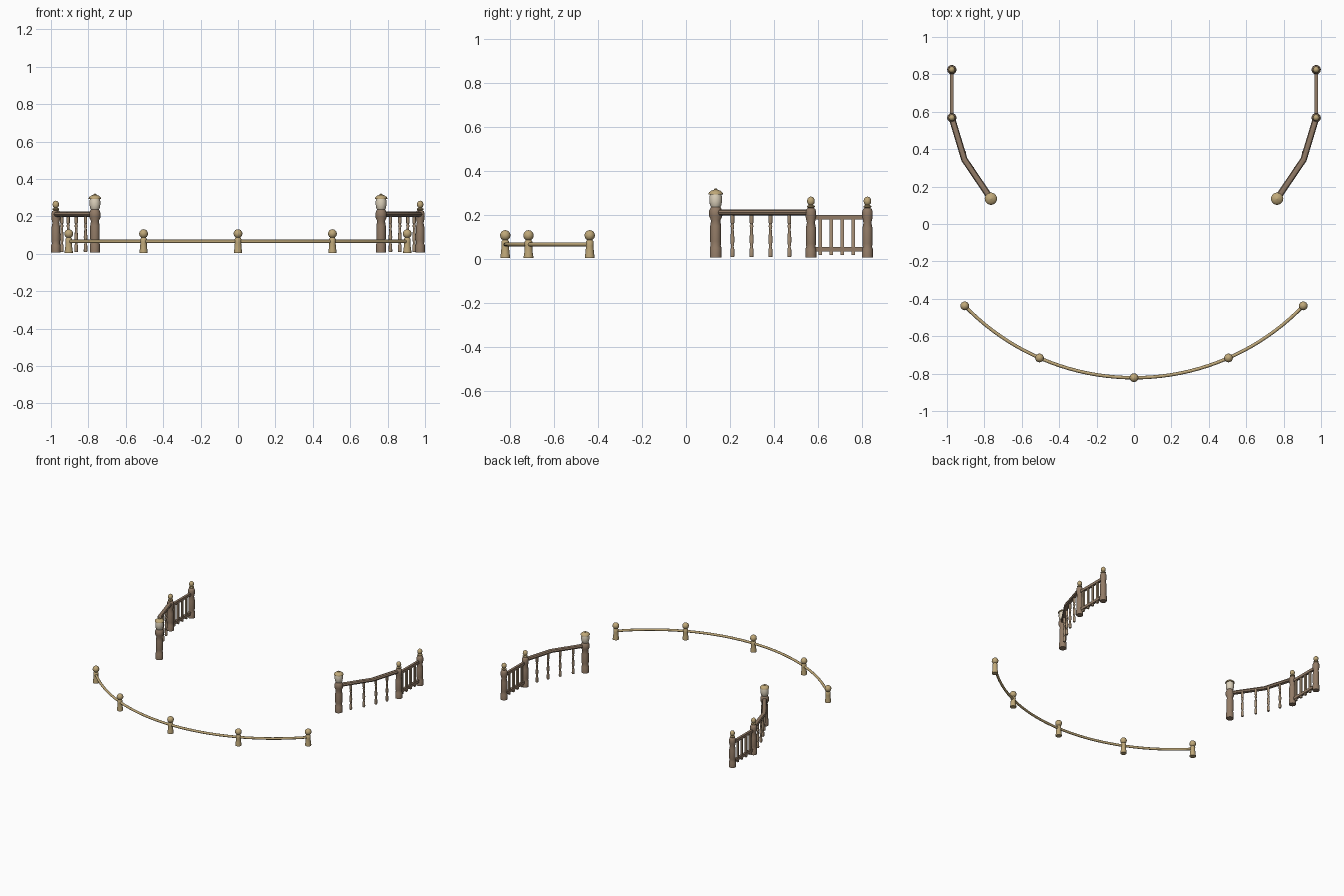
import bpy, bmesh, math
from mathutils import Vector

if "Cube" in bpy.data.objects:
    bpy.data.objects.remove(bpy.data.objects["Cube"])


def material(name, rgb):
    m = bpy.data.materials.new(name)
    m.diffuse_color = (*rgb, 1)
    m.use_nodes = True
    m.node_tree.nodes["Principled BSDF"].inputs["Base Color"].default_value = m.diffuse_color
    return m


BROWN = material("brown_wood", (0.29, 0.20, 0.135))
LIGHT = material("light_wood", (0.40, 0.29, 0.19))
TAN = material("tan_wood", (0.52, 0.39, 0.19))
CREAM = material("cream_glass", (0.72, 0.64, 0.50))


def finish(name, bm, mat, smooth=True):
    bmesh.ops.recalc_face_normals(bm, faces=bm.faces)
    me = bpy.data.meshes.new(name)
    bm.to_mesh(me)
    bm.free()
    me.materials.append(mat)
    ob = bpy.data.objects.new(name, me)
    bpy.context.collection.objects.link(ob)
    if smooth:
        bpy.ops.object.select_all(action='DESELECT')
        ob.select_set(True)
        bpy.context.view_layer.objects.active = ob
        bpy.ops.object.shade_smooth_by_angle(angle=math.radians(40))
    return ob


def lathe(name, x, y, profile, mat, n=16):
    """Closed turned shape from (radius, z) pairs, bottom to top."""
    bm = bmesh.new()
    rings = [[bm.verts.new((x + r * math.cos(2 * math.pi * i / n),
                            y + r * math.sin(2 * math.pi * i / n), z))
              for i in range(n)] for r, z in profile]
    for a, b in zip(rings, rings[1:]):
        for i in range(n):
            j = (i + 1) % n
            bm.faces.new((a[i], a[j], b[j], b[i]))
    bm.faces.new(rings[0][::-1])
    bm.faces.new(rings[-1])
    return finish(name, bm, mat)


def sweep(name, pts, section, mat):
    """Sweep a (side, up) section along a horizontal path with mitred corners."""
    bm = bmesh.new()
    pts = [Vector(p) for p in pts]
    rings = []
    for i, p in enumerate(pts):
        d0 = (p - pts[i - 1]).normalized() if i else (pts[1] - p).normalized()
        d1 = (pts[i + 1] - p).normalized() if i < len(pts) - 1 else d0
        t = (d0 + d1).normalized()
        side = Vector((t.y, -t.x, 0)) / max(t.dot(d0), 0.3)
        rings.append([bm.verts.new(p + side * u + Vector((0, 0, v))) for u, v in section])
    n = len(section)
    for a, b in zip(rings, rings[1:]):
        for i in range(n):
            j = (i + 1) % n
            bm.faces.new((a[i], a[j], b[j], b[i]))
    bm.faces.new(rings[0][::-1])
    bm.faces.new(rings[-1])
    return finish(name, bm, mat)


def oval(w, h, n=12):
    return [(w * math.cos(2 * math.pi * i / n), h * math.sin(2 * math.pi * i / n)) for i in range(n)]


def box(w, h):
    return [(-w, -h), (w, -h), (w, h), (-w, h)]


def ball(r, z, h, start=-60, end=88, n=8):
    angs = [math.radians(start + (end - start) * i / n) for i in range(n + 1)]
    return [(r * math.cos(a), z + h * math.sin(a)) for a in angs]


# Front low barrier: curved rail and five bollards
CY, R = 0.436, 1.258
span = math.asin(0.905 / R)
arc = [(R * math.sin(span * i / 20), CY - R * math.cos(span * i / 20), 0.066) for i in range(-20, 21)]
sweep("front_rail", arc, oval(0.009, 0.009), TAN)
bollard = [(0.022, 0.004), (0.022, 0.012), (0.019, 0.03), (0.017, 0.06), (0.018, 0.078),
           (0.014, 0.084)] + ball(0.0235, 0.107, 0.024)
for x in (-0.905, -0.505, 0, 0.505, 0.905):
    lathe("front_bollard", x, CY - math.sqrt(R * R - x * x), bollard, TAN)

# Profiles for the side balustrades
post = [(0.025, 0.006), (0.025, 0.045), (0.021, 0.055), (0.023, 0.07), (0.023, 0.14), (0.018, 0.165),
        (0.024, 0.19), (0.024, 0.215), (0.019, 0.228), (0.009, 0.234)]
finial = [(0.010, 0.230), (0.018, 0.236), (0.018, 0.241), (0.010, 0.245)] + ball(0.0175, 0.263, 0.0205)
lamp_post = [(0.027, 0.006), (0.027, 0.05), (0.023, 0.06), (0.025, 0.08), (0.025, 0.15), (0.021, 0.175),
             (0.03, 0.195), (0.03, 0.218), (0.026, 0.228), (0.022, 0.236)]
lamp_globe = [(0.02, 0.234), (0.026, 0.245), (0.029, 0.262), (0.029, 0.28), (0.025, 0.298)]
lamp_cap = [(0.033, 0.294), (0.033, 0.298), (0.029, 0.304), (0.020, 0.311), (0.008, 0.315),
            (0.008, 0.318), (0.002, 0.321)]
spindle = [(0.008, 0.008), (0.010, 0.014), (0.009, 0.045), (0.006, 0.055), (0.009, 0.075), (0.010, 0.09),
           (0.006, 0.135), (0.009, 0.15), (0.006, 0.158), (0.009, 0.165), (0.009, 0.205)]

for s in (-1, 1):
    # Lantern post at the front end
    lathe("lantern_post", s * 0.765, 0.135, lamp_post, BROWN)
    lathe("lantern_globe", s * 0.765, 0.135, lamp_globe, CREAM)
    lathe("lantern_cap", s * 0.765, 0.135, lamp_cap, TAN)
    # Tall posts with finials
    for y in (0.568, 0.825):
        lathe("tall_post", s * 0.974, y, post, BROWN)
        lathe("post_finial", s * 0.974, y, finial, TAN)
    # Bent handrail with turned balusters
    sweep("bent_handrail", [(s * 0.765, 0.135, 0.211), (s * 0.907, 0.345, 0.211), (s * 0.974, 0.568, 0.211)],
          oval(0.017, 0.014, 8), BROWN)
    for x, y in ((0.815, 0.211), (0.865, 0.298), (0.908, 0.384), (0.942, 0.47)):
        lathe("turned_baluster", s * x, y, spindle, LIGHT, 10)
    # Straight fence panel
    for z in (0.19, 0.044):
        sweep("panel_rail", [(s * 0.974, 0.568, z), (s * 0.974, 0.825, z)], box(0.009, 0.01), BROWN)
    for k in range(4):
        y = 0.611 + 0.05 * k
        sweep("panel_slat", [(s * 0.974, y - 0.008, 0.104), (s * 0.974, y + 0.008, 0.104)],
              box(0.006, 0.086), LIGHT)
